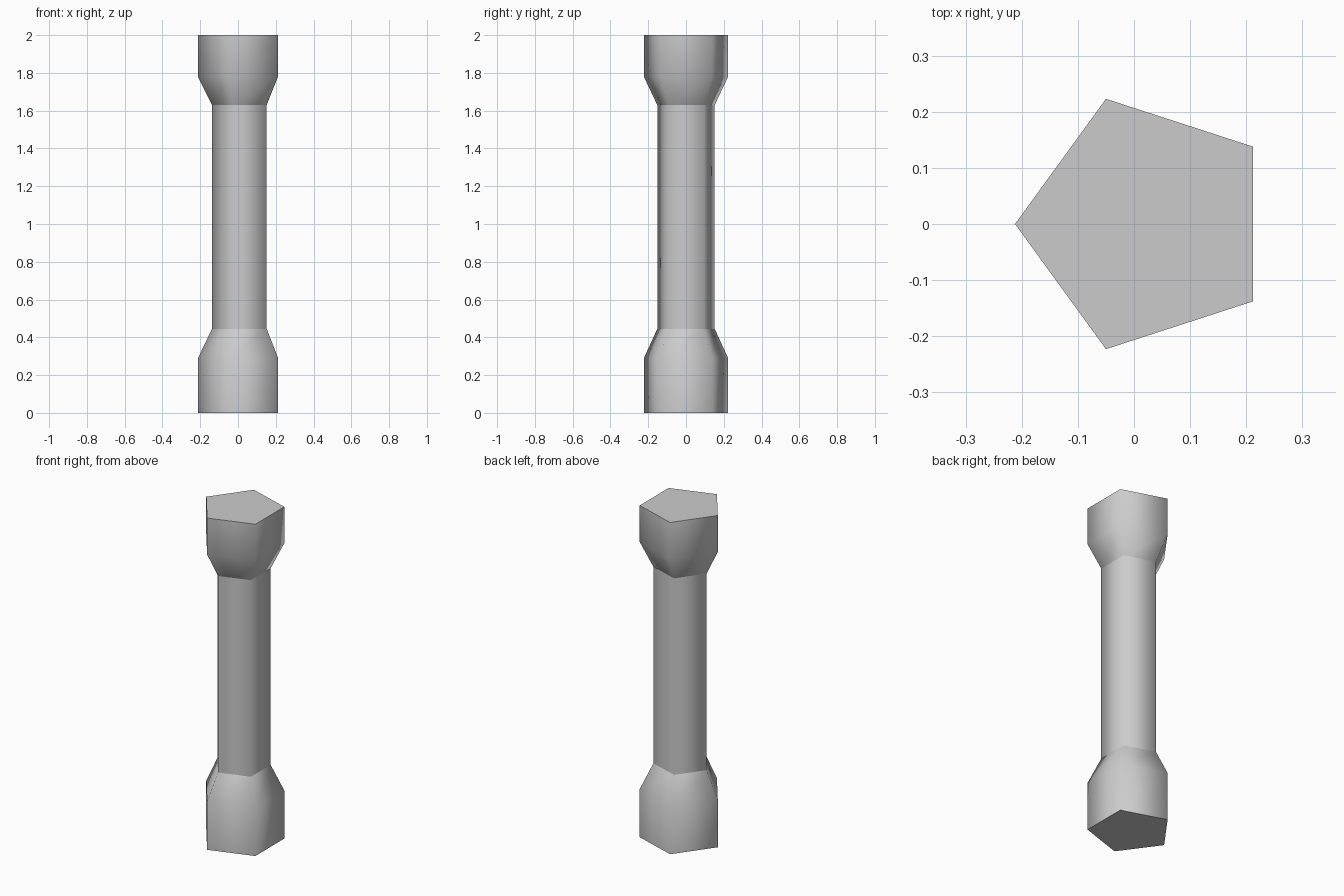
import bpy
import bmesh
from math import cos, sin, tau

cube = bpy.data.objects.get("Cube")
if cube:
    bpy.data.objects.remove(cube)

SIDES = 5
WIDE, NARROW = 0.2345, 0.16
CENTRE_X = 0.0225

grey = bpy.data.materials.new("plain grey")
grey.use_nodes = True
grey.diffuse_color = (0.6, 0.6, 0.6, 1)
grey.node_tree.nodes["Principled BSDF"].inputs["Base Color"].default_value = (0.6, 0.6, 0.6, 1)


def pentagon_part(name, profile, cap=None):
    """Join pentagon rings, listed upwards as (radius, z); close ring index `cap`."""
    bm = bmesh.new()
    rings = []
    for radius, z in profile:
        angles = [tau * (i / SIDES + 0.5) for i in range(SIDES)]
        rings.append([bm.verts.new((CENTRE_X + radius * cos(a), radius * sin(a), z))
                      for a in angles])
    for low, high in zip(rings, rings[1:]):
        for i in range(SIDES):
            j = (i + 1) % SIDES
            bm.faces.new((low[i], low[j], high[j], high[i])).smooth = True
    # Flat end with a crisp rim
    if cap is not None:
        ring = rings[cap]
        end = bm.faces.new(ring if cap else ring[::-1])
        for edge in end.edges:
            edge.smooth = False
    mesh = bpy.data.meshes.new(name)
    bm.to_mesh(mesh)
    bm.free()
    mesh.materials.append(grey)
    obj = bpy.data.objects.new(name, mesh)
    bpy.context.collection.objects.link(obj)
    return obj


# Wide foot tapering into the shaft
pentagon_part("lower_end", [(WIDE, 0), (WIDE, 0.29), (NARROW, 0.445)], cap=0)
# Straight middle
pentagon_part("shaft", [(NARROW, 0.445), (NARROW, 1.63)])
# Wide head flaring out of the shaft
pentagon_part("upper_end", [(NARROW, 1.63), (WIDE, 1.78), (WIDE, 2)], cap=2)
